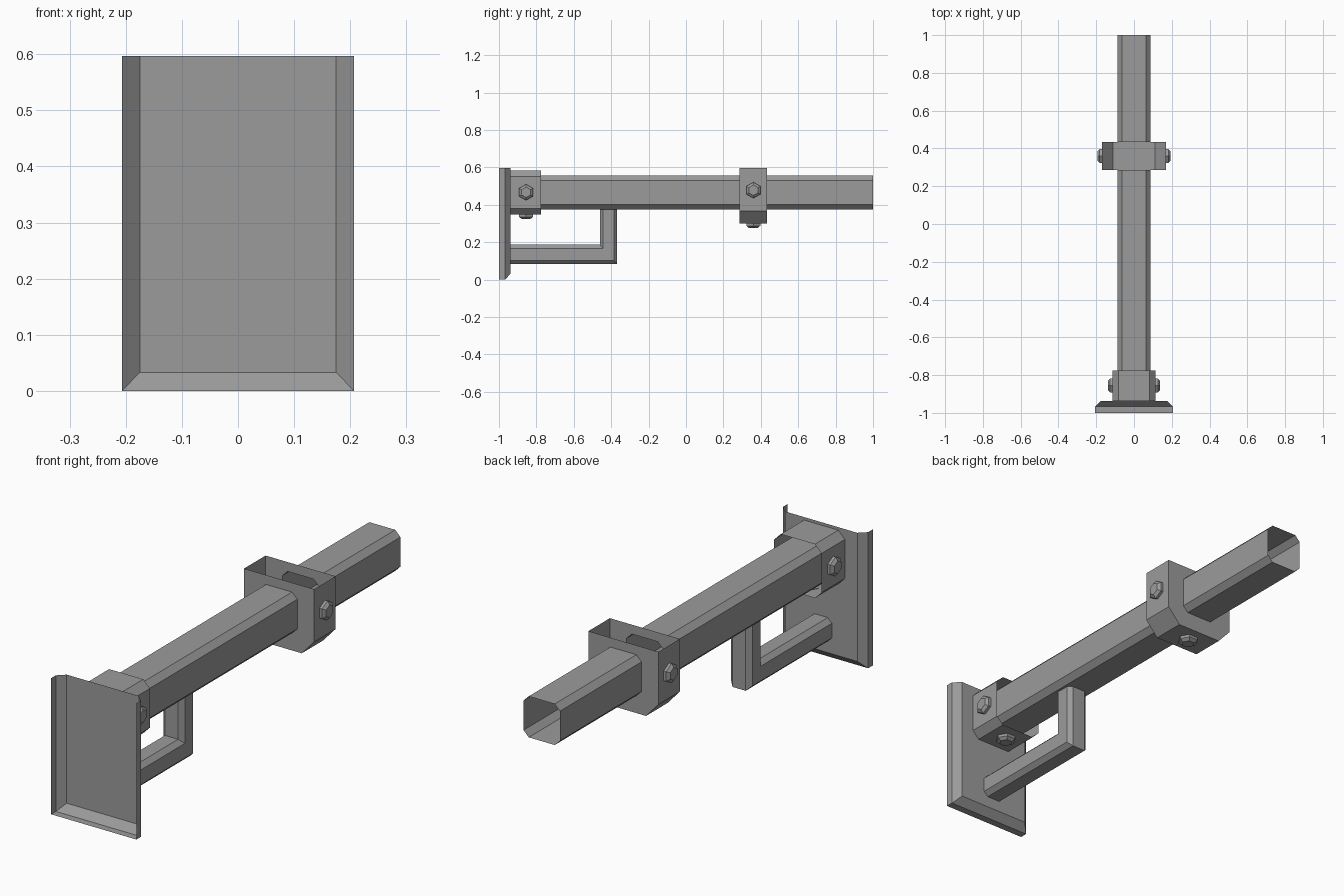
import bpy, bmesh, math
from mathutils import Vector

cube = bpy.data.objects.get("Cube")
if cube:
    bpy.data.objects.remove(cube)

steel = bpy.data.materials.new("grey_steel")
steel.use_nodes = True
GREY = (0.33, 0.33, 0.33, 1)
steel.diffuse_color = GREY
steel.node_tree.nodes["Principled BSDF"].inputs["Base Color"].default_value = GREY

AXIS_Z = 0.466      # height of the main tube's centre line
PLATE_Y = -0.937    # back surface of the end plate


def finish(name, bm, outward=True):
    if outward:
        bmesh.ops.recalc_face_normals(bm, faces=bm.faces)
    mesh = bpy.data.meshes.new(name)
    bm.to_mesh(mesh)
    bm.free()
    mesh.materials.append(steel)
    obj = bpy.data.objects.new(name, mesh)
    bpy.context.collection.objects.link(obj)
    return obj


def loft(name, rings, closed=True, cap=False):
    """Skin a list of equal-length point rings with flat quads."""
    bm = bmesh.new()
    loops = [[bm.verts.new(p) for p in ring] for ring in rings]
    n = len(loops[0])
    for a, b in zip(loops, loops[1:]):
        for i in range(n if closed else n - 1):
            j = (i + 1) % n
            bm.faces.new((a[i], a[j], b[j], b[i]))
    if cap:
        bm.faces.new(loops[-1])
    return finish(name, bm)


def chamfered(hw, hh, c):
    """Rectangle outline with cut corners."""
    quarter = [(hw, hh - c), (hw - c, hh)]
    flip = quarter[::-1]
    return (quarter + [(-u, v) for u, v in flip]
            + [(-u, -v) for u, v in quarter] + [(u, -v) for u, v in flip])


def section(outline, y, z=AXIS_Z):
    return [(u, y, z + v) for u, v in outline]


def bolt(name, base, direction):
    """Hex head with a tapered top."""
    d = Vector(direction)
    side = Vector((0, 1, 0))
    up = d.cross(side)
    rings = []
    for radius, height in ((0.043, -0.002), (0.043, 0.012), (0.028, 0.023)):
        rings.append([Vector(base) + d * height
                      + radius * (up * math.cos(k * math.pi / 3)
                                  + side * math.sin(k * math.pi / 3))
                      for k in range(6)])
    loft(name, rings, cap=True)


# End plate: shallow folded tray, open at the front and the top
def tray_ring(hw, low, y):
    return [(-hw, y, 0.597), (-hw, y, low), (hw, y, low), (hw, y, 0.597)]


plate = loft("end_plate", [tray_ring(0.207, 0, -1), tray_ring(0.207, 0, -0.967),
                           tray_ring(0.175, 0.033, PLATE_Y)],
             closed=False, cap=True)

# Main tube, in two hollow lengths either side of the open bracket
TUBE = chamfered(0.088, 0.09, 0.025)
FRONT, BACK = 0.285, 0.434
loft("front_tube", [section(TUBE, PLATE_Y), section(TUBE, FRONT)])
loft("rear_tube", [section(TUBE, BACK), section(TUBE, 1)])

# Collar around the tube at the plate
COLLAR = chamfered(0.115, 0.118, 0.032)
loft("plate_collar", [section(COLLAR, PLATE_Y), section(COLLAR, -0.775)])

# Open-topped bracket with chamfered bottom
half = [(0.17, 0.597), (0.17, 0.366), (0.11, 0.30)]
SHELL = half + [(-u, v) for u, v in half[::-1]]
loft("bracket_shell", [section(SHELL, FRONT, 0), section(SHELL, BACK, 0)], closed=False)

# Bracket end walls, each pierced by the tube
for name, y, facing in (("bracket_front_wall", FRONT, -1), ("bracket_back_wall", BACK, 1)):
    bm = bmesh.new()
    edges = []
    for ring in (section(SHELL, y, 0), section(TUBE, y)):
        vs = [bm.verts.new(p) for p in ring]
        edges += [bm.edges.new((vs[i - 1], vs[i])) for i in range(len(vs))]
    bmesh.ops.triangle_fill(bm, edges=edges, use_beauty=True, normal=(0, facing, 0))
    finish(name, bm, outward=False)

# Bent support handle below the tube, mitred at the corner
HANDLE = chamfered(0.052, 1, 0.38)
HANDLE = [(math.copysign(min(abs(u), 0.052), u), v) for u, v in
          [(math.copysign(0.052 if abs(v) < 0.9 else 0.032, 1 if i in (0, 1, 6, 7) else -1), v)
           for i, (u, v) in enumerate(HANDLE)]]


def handle_y(t):
    return -0.4145 + t * 0.0465


def handle_z(t):
    return 0.135 - t * 0.052


loft("support_handle", [
    [(u, PLATE_Y, handle_z(t)) for u, t in HANDLE],
    [(u, handle_y(t), handle_z(t)) for u, t in HANDLE],
    [(u, handle_y(t), 0.378) for u, t in HANDLE]])

# Bolts on both sides and underneath the collar and the bracket
for part, y, side_x, side_z, low in (("collar", -0.855, 0.115, 0.467, 0.348),
                                     ("bracket", 0.36, 0.17, 0.478, 0.30)):
    bolt(part + "_left_bolt", (side_x, y, side_z), (1, 0, 0))
    bolt(part + "_right_bolt", (-side_x, y, side_z), (-1, 0, 0))
    bolt(part + "_bottom_bolt", (0, y, low), (0, 0, -1))
